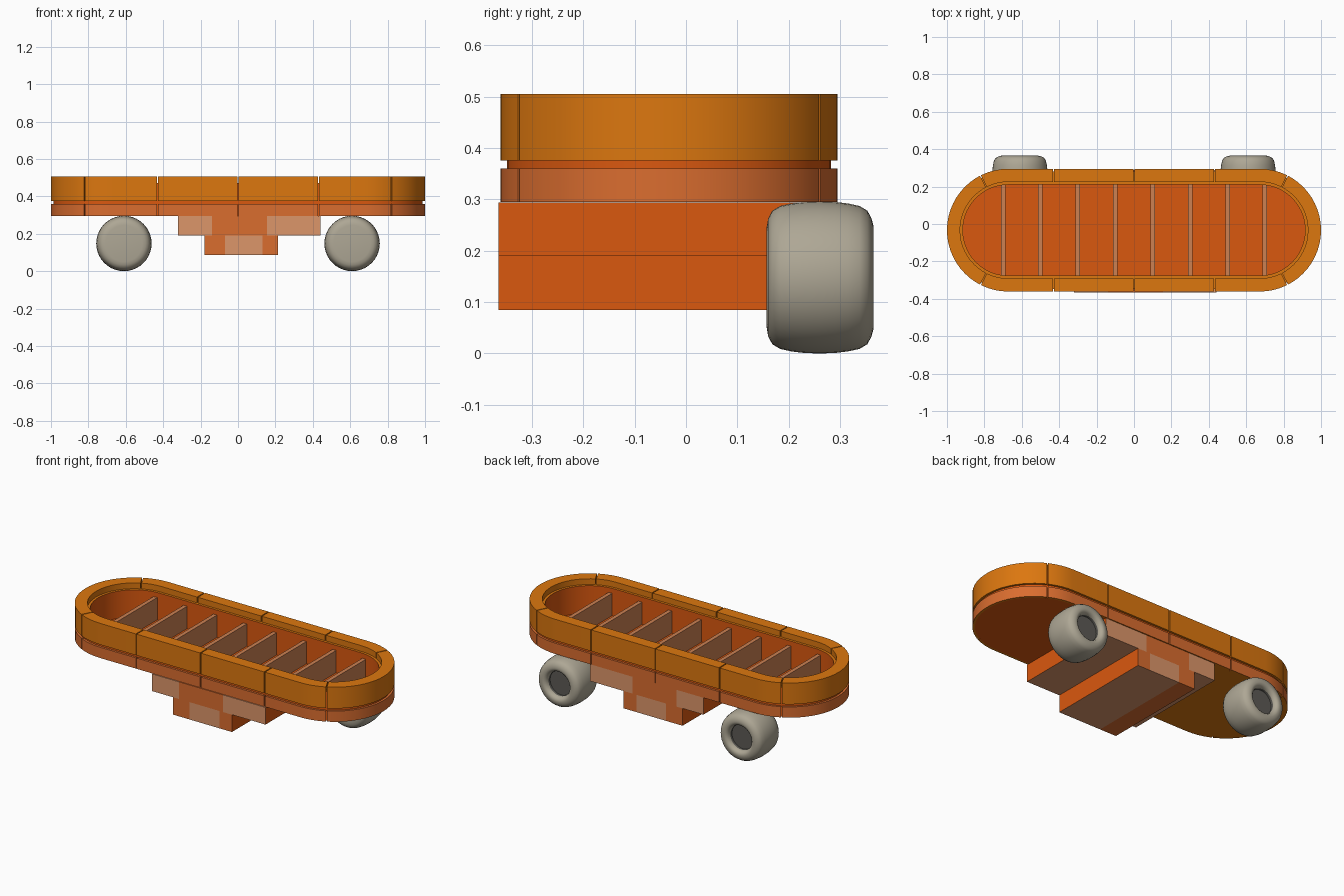
import bpy, bmesh, math
from mathutils import Vector

default = bpy.data.objects.get("Cube")
if default:
    bpy.data.objects.remove(default, do_unlink=True)


def material(name, hex_code):
    rgb = [int(hex_code[i:i + 2], 16) / 255 for i in (0, 2, 4)]
    lin = [c / 12.92 if c < 0.04045 else ((c + 0.055) / 1.055) ** 2.4 for c in rgb]
    mat = bpy.data.materials.new(name)
    mat.use_nodes = True
    mat.diffuse_color = (*lin, 1)
    mat.node_tree.nodes["Principled BSDF"].inputs["Base Color"].default_value = (*lin, 1)
    return mat


AMBER = material("amber", "DC770F")
TERRACOTTA = material("terracotta", "DA6D2F")
ORANGE = material("deep orange", "DA580F")
TAN = material("light tan", "DC966A")
DIVIDER = material("divider tan", "CC8152")
TYRE = material("warm grey", "AEA795")
HUB = material("dark grey", "5C5A55")

# Hull outline: a stadium measured by arc length
R, HALF, CY = 0.328, 0.672, -0.033
ARC = math.pi * R
TOTAL = 4 * HALF + 2 * ARC


def outline(s, inset):
    """Point on the stadium; s = 0 is the left end of the front straight."""
    s %= TOTAL
    half_turn = s >= TOTAL / 2
    s %= TOTAL / 2
    if s < 2 * HALF:
        x, ang = s - HALF, -math.pi / 2
    else:
        x, ang = HALF, -math.pi / 2 + (s - 2 * HALF) / R
    r = R - inset
    p = Vector((x + r * math.cos(ang), r * math.sin(ang)))
    if half_turn:
        p = -p
    return p.x, p.y + CY


def stops(start, end):
    """Arc length samples, dense on the round ends only."""
    vals = {start, end}
    for k in range(-1, 3):
        base = k * TOTAL / 2 + 2 * HALF
        vals |= {base + ARC * i / 28 for i in range(29)}
    return sorted(v for v in vals if start <= v <= end)


def finish(bm, name, mats, smooth=None):
    bmesh.ops.recalc_face_normals(bm, faces=bm.faces[:])
    mesh = bpy.data.meshes.new(name)
    bm.to_mesh(mesh)
    bm.free()
    for m in mats:
        mesh.materials.append(m)
    obj = bpy.data.objects.new(name, mesh)
    bpy.context.collection.objects.link(obj)
    if smooth:
        bpy.ops.object.select_all(action='DESELECT')
        obj.select_set(True)
        bpy.context.view_layer.objects.active = obj
        bpy.ops.object.shade_smooth_by_angle(angle=math.radians(smooth))
    return obj


def sweep(bm, start, end, outer, inner, z0, z1, closed=False):
    """Rectangular section carried along the outline."""
    rings = []
    for s in stops(start, end)[:-1 if closed else None]:
        (ox, oy), (ix, iy) = outline(s, outer), outline(s, inner)
        rings.append([bm.verts.new(c) for c in
                      ((ox, oy, z0), (ox, oy, z1), (ix, iy, z1), (ix, iy, z0))])
    pairs = list(zip(rings, rings[1:]))
    if closed:
        pairs.append((rings[-1], rings[0]))
    else:
        bm.faces.new(rings[0])
        bm.faces.new(rings[-1])
    for a, b in pairs:
        for i in range(4):
            j = (i + 1) % 4
            bm.faces.new((a[i], a[j], b[j], b[i]))


def box(bm, x0, x1, y0, y1, z0, z1):
    verts = bmesh.ops.create_cube(bm, size=1)["verts"]
    for v in verts:
        v.co = (x1 if v.co.x > 0 else x0, y1 if v.co.y > 0 else y0,
                z1 if v.co.z > 0 else z0)


# Planked bands, split at the seams
corner = R * math.radians(27)
half_seams = [HALF - 0.43, HALF, HALF + 0.43, 2 * HALF + corner, TOTAL / 2 - corner]
seams = half_seams + [s + TOTAL / 2 for s in half_seams]
seams.append(seams[0] + TOTAL)
GAP = 0.003


def band(name, mats, inner, z0, z1):
    bm = bmesh.new()
    for a, b in zip(seams, seams[1:]):
        sweep(bm, a + GAP, b - GAP, 0, inner, z0, z1)
    obj = finish(bm, name, mats, 30)
    for f in obj.data.polygons:
        if f.normal.z < -0.9:
            f.material_index = len(mats) - 1
    return obj


band("upper_rim", [AMBER], 0.07, 0.376, 0.505)
band("lower_band", [TERRACOTTA, AMBER], 0.013, 0.295, 0.36)

# Inner wall, seen in the groove and inside, with a bright ledge on top
bm = bmesh.new()
sweep(bm, 0, TOTAL, 0.013, 0.085, 0.305, 0.47, closed=True)
wall = finish(bm, "inner_wall", [ORANGE, AMBER], 30)
for f in wall.data.polygons:
    f.material_index = int(f.normal.z > 0.9)

# Floor plate
bm = bmesh.new()
loop = [outline(s, 0.013) for s in stops(0, TOTAL)[:-1]]
bottom = bm.faces.new([bm.verts.new((x, y, 0.295)) for x, y in loop])
up = bmesh.ops.extrude_face_region(bm, geom=[bottom])
bmesh.ops.translate(bm, verts=[g for g in up["geom"] if isinstance(g, bmesh.types.BMVert)],
                    vec=(0, 0, 0.01))
bmesh.ops.bisect_plane(bm, geom=bm.verts[:] + bm.edges[:] + bm.faces[:],
                       plane_co=(0.4, 0, 0), plane_no=(1, 0, 0))
floor = finish(bm, "floor", [ORANGE, AMBER])
for f in floor.data.polygons:
    f.material_index = int(f.normal.z < -0.9 and f.center.x < 0.4)

# Cross dividers
bm = bmesh.new()
for i in range(8):
    x = -0.7 + 0.2 * i
    reach = math.sqrt((R - 0.08) ** 2 - max(0, abs(x) - HALF) ** 2)
    box(bm, x - 0.012, x + 0.012, CY - reach, CY + reach, 0.3, 0.44)
finish(bm, "dividers", [DIVIDER])


# Stepped keel of blocks; the end faces are deep orange
def keel(name, cuts, tan_blocks, tan_below, z0, z1):
    for i, (x0, x1) in enumerate(zip(cuts, cuts[1:])):
        bm = bmesh.new()
        box(bm, x0, x1, -0.365, 0.29, z0, z1)
        obj = finish(bm, f"{name}_{i + 1}", [TERRACOTTA, TAN, ORANGE])
        for f in obj.data.polygons:
            if abs(f.normal.x) > 0.9:
                f.material_index = 2
            elif f.normal.z < -0.9:
                f.material_index = int(i in tan_below)
            else:
                f.material_index = int(i in tan_blocks)


keel("upper_keel", (-0.32, -0.14, 0.155, 0.44), (0, 2), (0, 2), 0.19, 0.294)
keel("lower_keel", (-0.18, -0.07, 0.13, 0.215), (1,), (1, 2), 0.085, 0.19)

# Wheels: a lathed profile of (radius, distance along the axle)
profile = [(0, 0.157), (0.098, 0.157), (0.115, 0.16), (0.13, 0.168), (0.139, 0.183),
           (0.144, 0.205), (0.147, 0.23), (0.148, 0.26), (0.147, 0.29), (0.144, 0.315),
           (0.139, 0.338), (0.13, 0.353), (0.115, 0.361), (0.1, 0.365), (0.088, 0.362),
           (0.079, 0.354), (0.074, 0.34), (0.074, 0.325), (0, 0.325)]
for side, x in (("right", -0.61), ("left", 0.61)):
    bm = bmesh.new()
    verts = [bm.verts.new((x + r, y, 0.148)) for r, y in profile]
    edges = [bm.edges.new(p) for p in zip(verts, verts[1:])]
    bmesh.ops.spin(bm, geom=verts + edges, cent=(x, 0, 0.148), axis=(0, 1, 0),
                   angle=math.tau, steps=40, use_merge=True)
    bmesh.ops.remove_doubles(bm, verts=bm.verts[:], dist=0.0002)
    wheel = finish(bm, f"{side}_wheel", [TYRE, HUB], 50)
    for f in wheel.data.polygons:
        near = math.hypot(f.center.x - x, f.center.z - 0.148) < 0.076
        f.material_index = int(near and f.center.y > 0.3)
